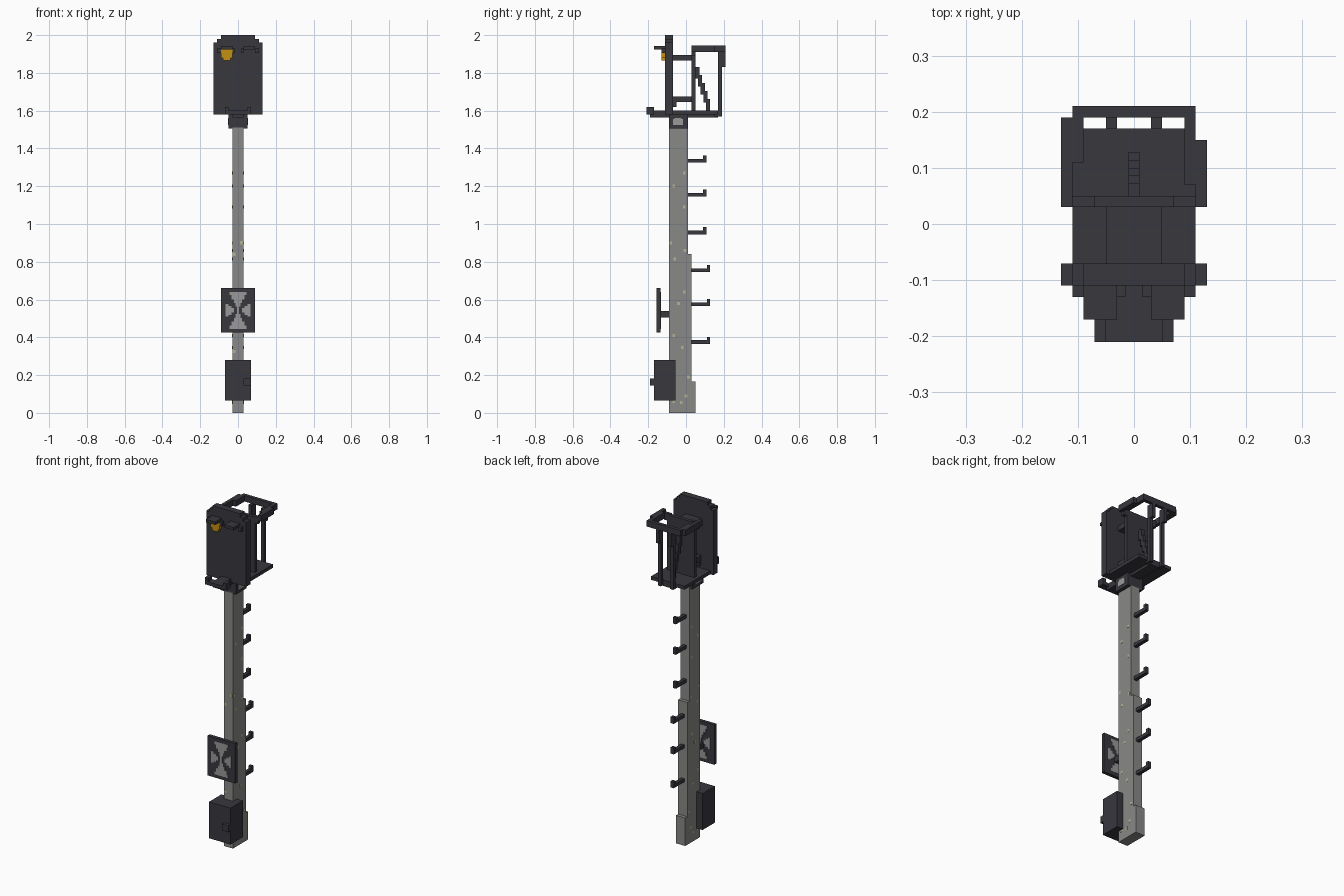
import bpy, bmesh

cube = bpy.data.objects.get("Cube")
if cube:
    bpy.data.objects.remove(cube, do_unlink=True)


def material(name, rgb):
    m = bpy.data.materials.new(name)
    m.use_nodes = True
    m.diffuse_color = (*rgb, 1)
    bsdf = m.node_tree.nodes["Principled BSDF"]
    bsdf.inputs["Base Color"].default_value = (*rgb, 1)
    bsdf.inputs["Roughness"].default_value = 0.8
    return m


DARK = material("charcoal_paint", (0.040, 0.038, 0.048))
GREY = material("concrete_grey", (0.25, 0.25, 0.245))
LIGHT = material("sign_light_grey", (0.32, 0.32, 0.32))
PALE = material("lichen_pale", (0.45, 0.45, 0.30))
AMBER = material("amber_lamp", (0.55, 0.28, 0.006))


def boxes(name, mat, *ranges):
    """One object from boxes given as (x0, x1, y0, y1, z0, z1)."""
    bm = bmesh.new()
    for x0, x1, y0, y1, z0, z1 in ranges:
        made = bmesh.ops.create_cube(bm, size=1)["verts"]
        for v in made:
            v.co = ((x0 + x1) / 2 + v.co.x * (x1 - x0),
                    (y0 + y1) / 2 + v.co.y * (y1 - y0),
                    (z0 + z1) / 2 + v.co.z * (z1 - z0))
    mesh = bpy.data.meshes.new(name)
    bm.to_mesh(mesh)
    bm.free()
    mesh.materials.append(mat)
    ob = bpy.data.objects.new(name, mesh)
    bpy.context.scene.collection.objects.link(ob)
    return ob


def both(*ranges):
    """The boxes plus their copies mirrored in x."""
    return list(ranges) + [(-b[1], -b[0], *b[2:]) for b in ranges]


# Concrete post, thicker towards the foot
boxes("post", GREY, (-.03, .03, -.09, .01, 0, 1.51))
boxes("post_rear_rib", GREY, (-.03, .03, .01, .03, .165, .84))
boxes("post_foot", GREY, (-.03, .03, .01, .05, 0, .165))

# Pale weathering flecks on the post sides and front
flecks = [(-.01, 1.09), (-.01, 1.27), (-.065, 1.2), (-.08, .90), (-.06, .815),
          (-.005, .86), (-.04, .58), (-.01, .64), (-.065, .41), (-.02, .345),
          (.013, .19), (0, .09), (-.025, .055), (-.065, .06)]
boxes("post_side_flecks", PALE,
      *both(*[(.029, .031, y - .007, y + .007, z - .008, z + .008)
              for y, z in flecks]))
boxes("post_front_flecks", PALE,
      *[(x - .008, x + .008, -.091, -.089, z - .009, z + .009)
        for x, z in [(.018, .90), (-.02, .84), (-.02, .325)]])

# Climbing hooks on the rear
for i, z in enumerate([1.335, 1.155, .955, .755, .575, .375]):
    y = .01 if z > .84 else .03
    boxes(f"climbing_hook_{i + 1}", DARK,
          (-.01, .01, y, y + .098, z - .01, z + .01),
          (-.01, .01, y + .08, y + .098, z + .01, z + .028))

# Equipment cabinet with latch
boxes("cabinet", DARK, (-.07, .07, -.17, -.055, .065, .28))
boxes("cabinet_latch", DARK, (.03, .07, -.19, -.17, .145, .183))

# Sign board on a short bracket
boxes("sign_board", DARK, (-.09, .09, -.155, -.135, .425, .66))
boxes("sign_bracket", DARK, (-.02, .02, -.135, -.09, .505, .54))

# Hourglass pattern on both faces of the board: stacked half widths
pattern = []
for half, low, high in [(.045, .08, .098), (.035, .058, .08),
                        (.022, .04, .058), (.012, .02, .04), (.006, 0, .02)]:
    for s in (1, -1):
        a, b = sorted((s * low, s * high))
        pattern.append((-half, half, a, b))
for inner, half in [(.05, .034), (.035, .024), (.022, .012)]:
    pattern += [(inner, inner + .015, -half, half),
                (-inner - .015, -inner, -half, half)]
for label, y in (("front", -.155), ("back", -.135)):
    boxes(f"sign_pattern_{label}", LIGHT,
          *[(x0, x1, y - .002, y + .002, .543 + z0, .543 + z1)
            for x0, x1, z0, z1 in pattern])

# Collar joining the post to the platform
boxes("collar", DARK, (-.05, .05, -.09, .01, 1.505, 1.58))
boxes("collar_side_plates", LIGHT,
      *both((.049, .052, -.07, -.015, 1.525, 1.555),
            (.049, .052, -.06, -.025, 1.555, 1.562)))

# Platform, its central beam and the front step
boxes("platform", DARK, (-.11, .11, -.11, .17, 1.58, 1.60))
boxes("platform_beam", DARK, (-.03, .03, -.19, .17, 1.565, 1.60))
boxes("front_step", DARK, (-.07, .07, -.21, -.17, 1.58, 1.60),
      *both((.05, .07, -.21, -.17, 1.60, 1.62)))

# Signal face plate with stepped top corners
boxes("signal_plate", DARK, (-.13, .13, -.11, -.07, 1.58, 1.96),
      (-.11, .11, -.11, -.07, 1.96, 1.98),
      (-.09, .09, -.11, -.07, 1.98, 2.0))

# Lamp hoods and the amber lamp
boxes("lamp_hoods", DARK,
      *both((.03, .09, -.17, -.11, 1.925, 1.942),
            (.09, .11, -.13, -.11, 1.905, 1.93),
            (.015, .03, -.13, -.11, 1.905, 1.93)))
boxes("amber_lamp", AMBER, (-.09, -.03, -.13, -.11, 1.88, 1.925),
      (-.08, -.04, -.13, -.11, 1.865, 1.88))

# Rear panel with ties back to the signal plate
boxes("rear_panel", DARK, (-.09, .09, .03, .05, 1.60, 1.90),
      (-.07, .07, .03, .05, 1.90, 1.925))
boxes("panel_ties", DARK, (-.05, .05, -.07, .03, 1.865, 1.895),
      (-.05, .05, -.07, .03, 1.645, 1.675),
      (-.05, .05, -.07, -.05, 1.62, 1.645))

# Stepped diagonal brace
boxes("diagonal_brace", DARK,
      *[(-.01, .01, .05 + i * .014, .072 + i * .014,
         1.77 - i * .042, 1.83 - i * .042) for i in range(5)])

# Guard hoop and the posts carrying it
boxes("guard_hoop", DARK, (-.11, .11, .19, .21, 1.91, 1.945),
      (-.13, -.11, .03, .19, 1.91, 1.945), (-.11, -.09, .11, .19, 1.91, 1.945),
      (.11, .13, .03, .15, 1.91, 1.945), (.09, .11, .07, .19, 1.91, 1.945),
      *both((.07, .11, .03, .05, 1.89, 1.93)))
boxes("guard_posts", DARK,
      *both((.03, .05, .17, .19, 1.57, 1.91),
            (.03, .05, .15, .19, 1.57, 1.60),
            (.03, .05, .17, .21, 1.83, 1.91)))
